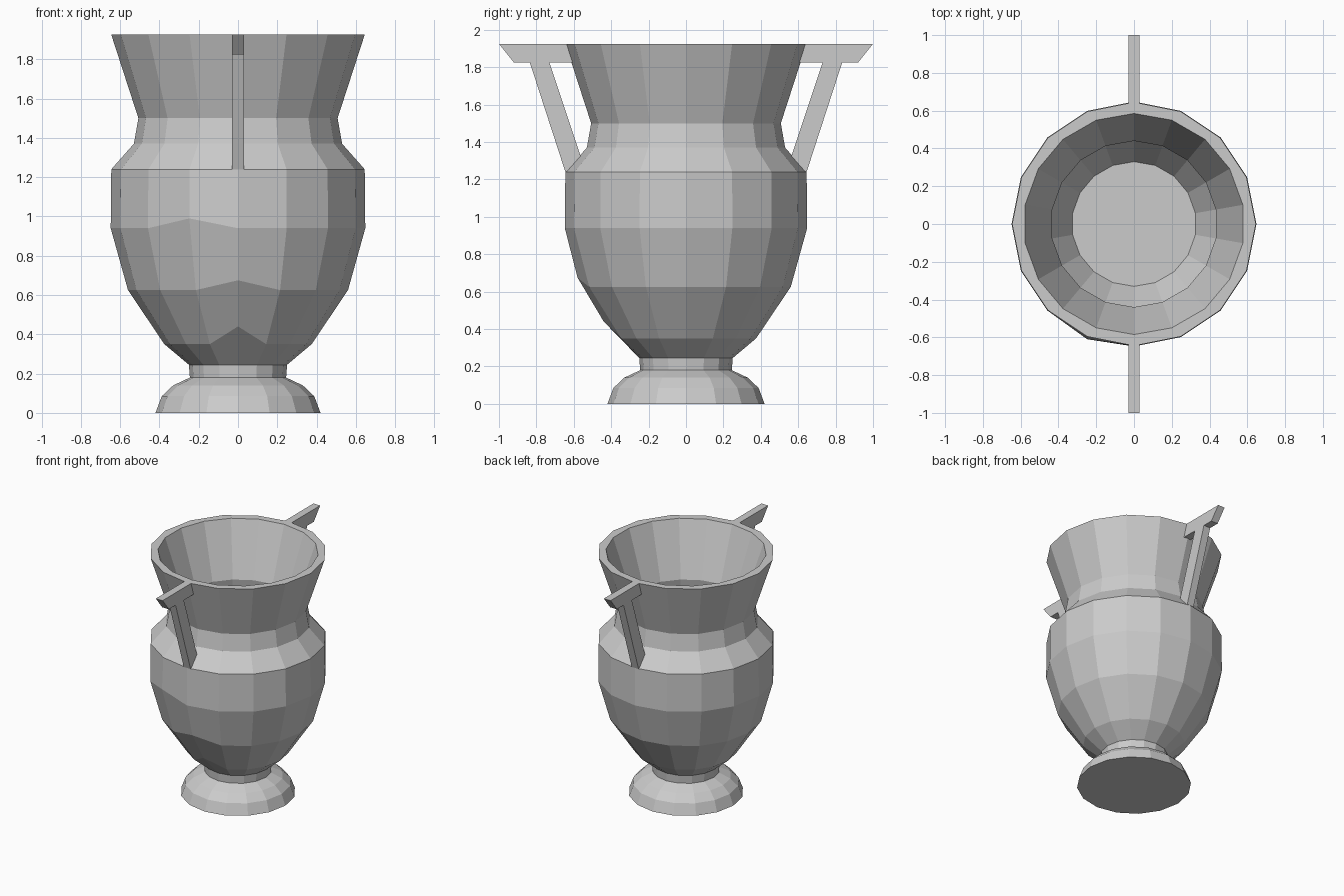
import bpy
import bmesh
import math

cube = bpy.data.objects.get("Cube")
if cube:
    bpy.data.objects.remove(cube)

stone = bpy.data.materials.new("grey_stone")
stone.use_nodes = True
GREY = (0.6, 0.6, 0.6, 1)
stone.diffuse_color = GREY
stone.node_tree.nodes["Principled BSDF"].inputs["Base Color"].default_value = GREY


def finish(name, bm):
    """Turn a bmesh into a flat-shaded object."""
    bmesh.ops.recalc_face_normals(bm, faces=bm.faces[:])
    mesh = bpy.data.meshes.new(name)
    bm.to_mesh(mesh)
    bm.free()
    mesh.materials.append(stone)
    obj = bpy.data.objects.new(name, mesh)
    bpy.context.collection.objects.link(obj)
    return obj


def lathe(bm, profile, sides):
    """Rings of vertices, first one on the -y axis, joined by quads."""
    rings = []
    for r, z in profile:
        angles = [2 * math.pi * i / sides - math.pi / 2 for i in range(sides)]
        rings.append([bm.verts.new((r * math.cos(a), r * math.sin(a), z)) for a in angles])
    for low, high in zip(rings, rings[1:]):
        for i in range(sides):
            j = (i + 1) % sides
            bm.faces.new((low[i], low[j], high[j], high[i]))
    return rings


def loop_edges(bm, ring):
    return [bm.edges.get((ring[i - 1], ring[i])) for i in range(len(ring))]


# Bowl: outer wall, inner wall and flat rim
bm = bmesh.new()
outer = lathe(bm, [(0.25, 0.245), (0.375, 0.35), (0.56, 0.625), (0.648, 0.94),
                   (0.645, 1.24), (0.53, 1.37), (0.507, 1.5), (0.645, 1.925)], 16)
inner = lathe(bm, [(0.33, 0.4), (0.49, 0.66), (0.575, 0.94), (0.575, 1.22),
                   (0.465, 1.36), (0.44, 1.5), (0.585, 1.925)], 18)
bm.faces.new(outer[0])
bm.faces.new(inner[0])
bmesh.ops.triangle_fill(bm, use_beauty=True, normal=(0, 0, 1),
                        edges=loop_edges(bm, outer[-1]) + loop_edges(bm, inner[-1]))

# Hand-shaped irregular corners on the front of the bowl
for ring, corner, y, z in ((1, 0, -0.44, 0.44), (2, 0, -0.58, 0.675), (3, -1, -0.61, 0.99)):
    vert = outer[ring][corner]
    vert.co.y, vert.co.z = y, z
finish("bowl", bm)

# Foot with its short stem
bm = bmesh.new()
foot = lathe(bm, [(0.42, 0), (0.388, 0.085), (0.33, 0.14), (0.245, 0.18), (0.25, 0.245)], 16)
bm.faces.new(foot[0])
finish("foot", bm)


def plate(name, outline, side):
    """Extrude a (y, z) outline across x, on the front or back."""
    bm = bmesh.new()
    verts = [bm.verts.new((-0.03, side * y, z)) for y, z in outline]
    face = bm.faces.new(verts)
    ext = bmesh.ops.extrude_face_region(bm, geom=[face])
    moved = [v for v in ext["geom"] if isinstance(v, bmesh.types.BMVert)]
    bmesh.ops.translate(bm, verts=moved, vec=(0.06, 0, 0))
    finish(name, bm)


# Handles: slanted-end bar and sloping strut joined in one outline
HANDLE = [(0.62, 1.925), (1.0, 1.925), (0.92, 1.825), (0.835, 1.825), (0.645, 1.24),
          (0.59, 1.25), (0.555, 1.3), (0.73, 1.825), (0.59, 1.825)]
for name, side in (("front_handle", -1), ("back_handle", 1)):
    plate(name, HANDLE, side)
